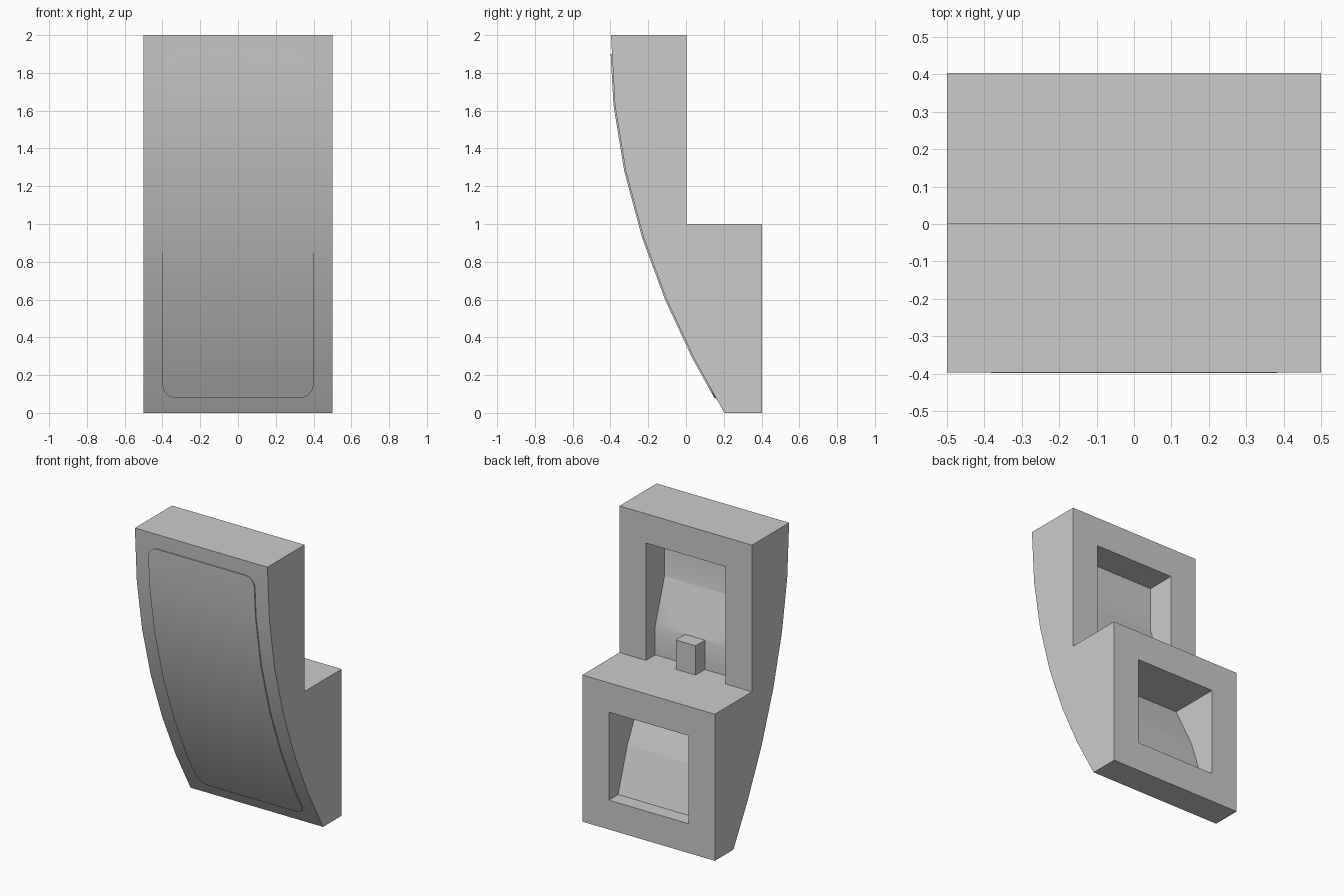
import bpy, bmesh, math
from mathutils import Vector

cube = bpy.data.objects.get("Cube")
if cube:
    bpy.data.objects.remove(cube, do_unlink=True)

grey = bpy.data.materials.new("light_grey")
grey.use_nodes = True
colour = (0.6, 0.6, 0.6, 1)
grey.diffuse_color = colour
grey.node_tree.nodes["Principled BSDF"].inputs["Base Color"].default_value = colour

BACK = 0.403            # rear face of the base
STEP = BACK - 0.4       # rear face of the upper half
JOINTS = [0, 0.29, 0.6, 0.93, 1.28, 1.63, 2]


def curve(z):
    return STEP - 0.4 + 0.6 * (1 - z / 2) ** 2


def front(z):
    """Depth of the faceted front at a height."""
    for a, b in zip(JOINTS, JOINTS[1:]):
        if z <= b + 1e-5:
            return curve(a) + (curve(b) - curve(a)) * (z - a) / (b - a)


def make(name, bm):
    bmesh.ops.recalc_face_normals(bm, faces=bm.faces)
    mesh = bpy.data.meshes.new(name)
    bm.to_mesh(mesh)
    bm.free()
    mesh.materials.append(grey)
    ob = bpy.data.objects.new(name, mesh)
    bpy.context.collection.objects.link(ob)
    return ob


def extrude_profile(name, points, half):
    """Side profile (y, z) extruded across x."""
    bm = bmesh.new()
    face = bm.faces.new([bm.verts.new((-half, y, z)) for y, z in points])
    new = bmesh.ops.extrude_face_region(bm, geom=[face])["geom"]
    bmesh.ops.translate(bm, vec=(2 * half, 0, 0),
                        verts=[v for v in new if isinstance(v, bmesh.types.BMVert)])
    return make(name, bm)


def bore(name, y0, y1, z):
    """Round cutter running front to back."""
    bm = bmesh.new()
    bmesh.ops.create_cone(bm, cap_ends=True, segments=32, radius1=0.299,
                          radius2=0.299, depth=y1 - y0)
    for v in bm.verts:
        x, y, d = v.co
        v.co = Vector((x, (y0 + y1) / 2 + d, z + y))
    return make(name, bm)


def activate(ob):
    bpy.ops.object.select_all(action='DESELECT')
    ob.select_set(True)
    bpy.context.view_layer.objects.active = ob


# Cabinet with a curved front and a stepped back
cabinet = extrude_profile(
    "cabinet",
    [(curve(z), z) for z in JOINTS] + [(STEP, 2), (STEP, 1), (BACK, 1), (BACK, 0)], 0.5)

# Rear recesses, each with a round seat
OUT = 0.1
cutters = [
    extrude_profile("upper_recess", [(STEP + OUT, 1), (STEP - 0.1, 1), (STEP - 0.1, 1.2),
                    (STEP - 0.2, 1.5), (STEP - 0.2, 1.8), (STEP + OUT, 1.8)], 0.3),
    bore("upper_seat", STEP - 0.199, STEP + OUT, 1.5),
    extrude_profile("lower_recess", [(BACK + OUT, 0.2), (BACK - 0.1, 0.2), (BACK - 0.2, 0.5),
                    (BACK - 0.35, 0.8), (BACK + OUT, 0.8)], 0.3),
    bore("lower_seat", BACK - 0.199, BACK + OUT, 0.5),
]
activate(cabinet)
for cutter in cutters:
    cutter.hide_render = True
    mod = cabinet.modifiers.new("cut", 'BOOLEAN')
    mod.operation = 'DIFFERENCE'
    mod.solver = 'EXACT'
    mod.object = cutter
    bpy.ops.object.modifier_apply(modifier=mod.name)
    bpy.data.objects.remove(cutter, do_unlink=True)

# Small block on the ledge inside the upper recess
block = extrude_profile("ledge_block", [(STEP - 0.1, 1), (STEP - 0.1, 1.2),
                                        (STEP, 1.2), (STEP, 1)], 0.075)

# Thin rounded front panel that follows the curve
bm = bmesh.new()
W, LOW, HIGH, R = 0.4, 0.08, 1.9, 0.07
outline = []
corners = [(W - R, HIGH - R), (R - W, HIGH - R), (R - W, LOW + R), (W - R, LOW + R)]
for i, (cx, cz) in enumerate(corners):
    for k in range(7):
        a = math.radians(90 * i + 15 * k)
        outline.append(bm.verts.new((cx + R * math.cos(a), 0, cz + R * math.sin(a))))
bm.faces.new(outline)
for z in JOINTS[1:-1]:
    bmesh.ops.bisect_plane(bm, geom=bm.verts[:] + bm.edges[:] + bm.faces[:],
                           plane_co=(0, 0, z), plane_no=(0, 0, 1))
for v in bm.verts:
    slope = 0.6 * (1 - v.co.z / 2)
    v.co.y = front(v.co.z) - 0.0075 * math.hypot(1, slope)
new = bmesh.ops.extrude_face_region(bm, geom=bm.faces[:], use_keep_orig=True)["geom"]
bmesh.ops.translate(bm, vec=(0, 0.0095, 0),
                    verts=[v for v in new if isinstance(v, bmesh.types.BMVert)])
panel = make("front_panel", bm)

# Smooth the curves and keep the edges sharp
for ob in (cabinet, panel):
    activate(ob)
    bpy.ops.object.shade_smooth_by_angle(angle=math.radians(30))
